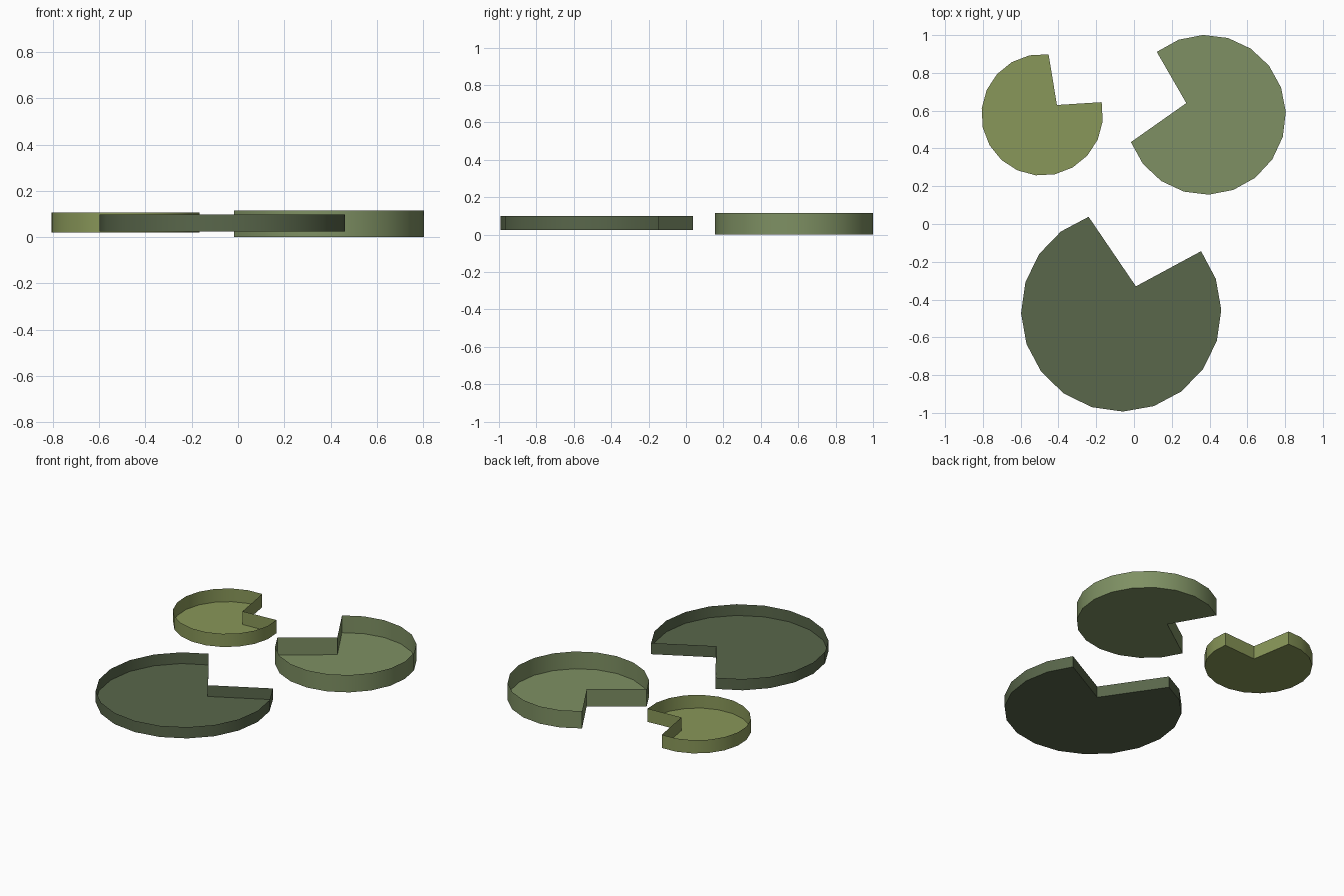
import bpy, bmesh
from math import radians, cos, sin

if "Cube" in bpy.data.objects:
    bpy.data.objects.remove(bpy.data.objects["Cube"])

SIDES = 20   # full rim is a 20-gon
CUT = 4      # segments removed for the notch


def lily_pad(name, center, radius, notch_end, apex, z0, z1, color):
    """Open shallow tray: notched flat floor with thin upright walls."""
    step = 360 / SIDES
    rim = []
    for i in range(SIDES - CUT + 1):
        a = radians(notch_end + i * step)
        rim.append((center[0] + radius * cos(a), center[1] + radius * sin(a)))
    rim.append(apex)

    bm = bmesh.new()
    low = [bm.verts.new((x, y, z0)) for x, y in rim]
    high = [bm.verts.new((x, y, z1)) for x, y in rim]
    n = len(rim)
    bm.faces.new(low[::-1])                       # floor
    for i in range(n):                            # rim and notch walls
        j = (i + 1) % n
        bm.faces.new((low[i], low[j], high[j], high[i]))
    me = bpy.data.meshes.new(name)
    bm.to_mesh(me)
    bm.free()

    ob = bpy.data.objects.new(name, me)
    bpy.context.collection.objects.link(ob)
    mat = bpy.data.materials.new(name + "_green")
    mat.diffuse_color = (*color, 1)
    mat.use_nodes = True
    mat.node_tree.nodes["Principled BSDF"].inputs["Base Color"].default_value = mat.diffuse_color
    me.materials.append(mat)

    # smooth round rim, crisp floor and notch edges
    bpy.ops.object.select_all(action='DESELECT')
    ob.select_set(True)
    bpy.context.view_layer.objects.active = ob
    bpy.ops.object.shade_smooth_by_angle(angle=radians(30))


# large dark pad at the front
lily_pad("large_pad", (-0.068, -0.463), 0.53, 109, (0.01, -0.33),
         0.024, 0.098, (0.10, 0.135, 0.07))
# medium pad at the back right
lily_pad("medium_pad", (0.381, 0.578), 0.423, 200, (0.277, 0.64),
         0.0, 0.114, (0.21, 0.28, 0.125))
# small pad at the back left
lily_pad("small_pad", (-0.486, 0.578), 0.322, 84, (-0.408, 0.63),
         0.02, 0.107, (0.25, 0.31, 0.10))
